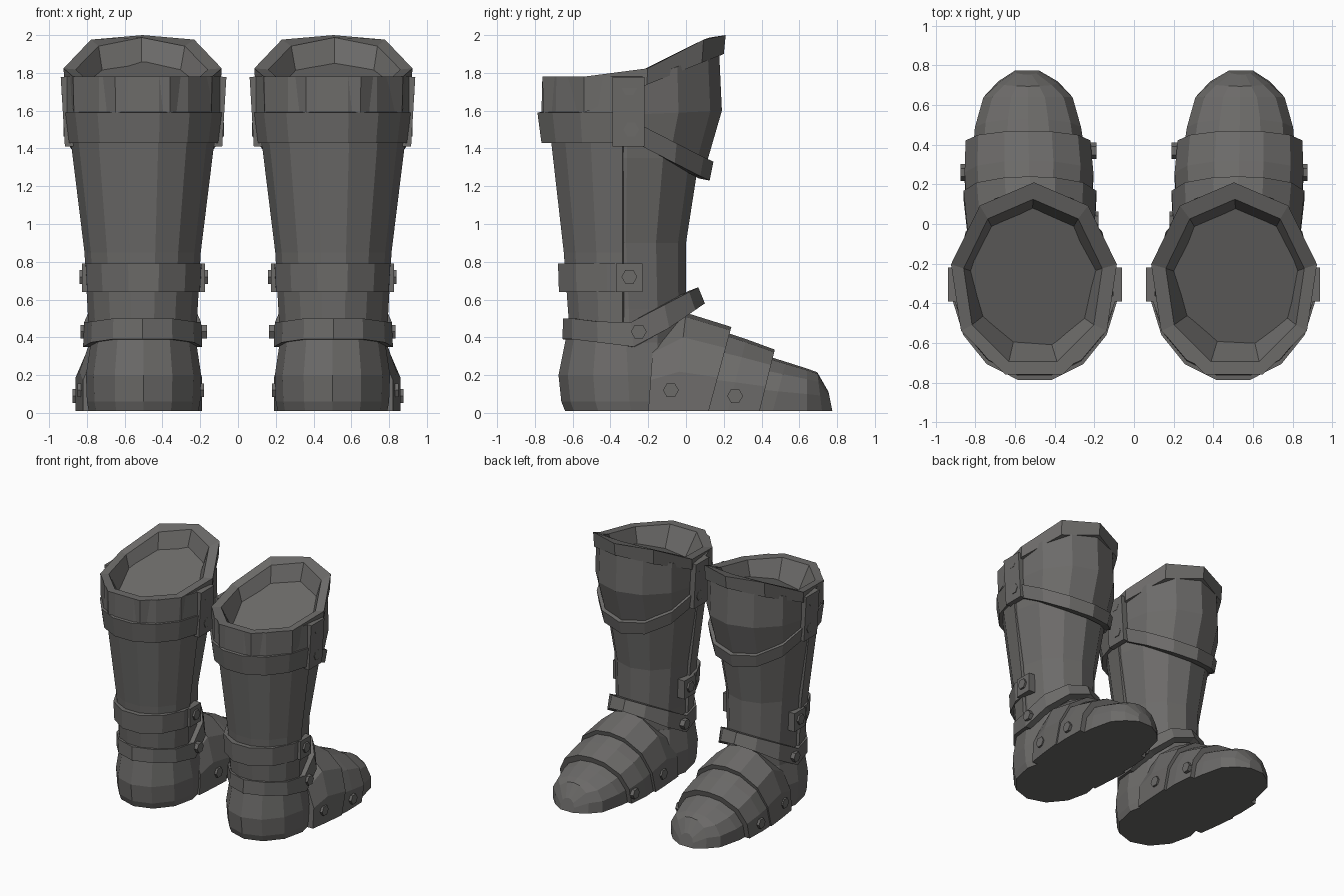
import bpy, bmesh, math
from mathutils import Matrix, Vector

cube = bpy.data.objects.get("Cube")
if cube:
    bpy.data.objects.remove(cube)

iron = bpy.data.materials.new("dark iron")
iron.use_nodes = True
colour = (0.15, 0.146, 0.141, 1)
iron.diffuse_color = colour
iron.node_tree.nodes["Principled BSDF"].inputs["Base Color"].default_value = colour


def height(z, y):
    """Height at y: a plain number or a broken line of (y, z) points."""
    if not isinstance(z, list):
        return z
    if y <= z[0][0]:
        return z[0][1]
    for (y0, z0), (y1, z1) in zip(z, z[1:]):
        if y <= y1:
            return z0 + (z1 - z0) * (y - y0) / (y1 - y0)
    return z[-1][1]


def ring(cx, half, back, front, z, n=12, arc=None, limit=0):
    """Oval ring, or only its front or back arc up to y = limit."""
    cy, ry = (back + front) / 2, (front - back) / 2
    if arc is None:
        angles = [math.pi / 2 + math.tau * i / n for i in range(n)]
    else:
        a = math.asin((limit - cy) / ry)
        start, end = (a, math.pi - a) if arc == "front" else (math.pi - a, math.tau + a)
        angles = [start + (end - start) * i / (n - 1) for i in range(n)]
    points = []
    for a in angles:
        y = cy + ry * math.sin(a)
        points.append(Vector((cx + half * math.cos(a), y, height(z, y))))
    return points


def finish(name, bm, thickness=0):
    """Store the mesh and mirror it to make the pair."""
    mesh = bpy.data.meshes.new(name)
    bm.to_mesh(mesh)
    bm.free()
    mesh.materials.append(iron)
    obj = bpy.data.objects.new(name, mesh)
    bpy.context.collection.objects.link(obj)
    if thickness:
        solid = obj.modifiers.new("thickness", 'SOLIDIFY')
        solid.thickness = thickness
        solid.offset = -1
    mirror = obj.modifiers.new("pair", 'MIRROR')
    mirror.use_mirror_merge = False
    return obj


def loft(name, rings, closed=True, caps=True, thickness=0):
    bm = bmesh.new()
    loops = [[bm.verts.new(p) for p in r] for r in rings]
    n = len(loops[0])
    for a, b in zip(loops, loops[1:]):
        for i in range(n if closed else n - 1):
            j = (i + 1) % n
            bm.faces.new((a[i], a[j], b[j], b[i]))
    if caps:
        bm.faces.new(loops[0][::-1])
        bm.faces.new(loops[-1])
        bmesh.ops.recalc_face_normals(bm, faces=bm.faces)
    return finish(name, bm, thickness)


def arc_shell(name, arc, limit, rows, n=8, thickness=0.04):
    rings = [ring(*row, n=n, arc=arc, limit=limit) for row in rows]
    return loft(name, rings, closed=False, caps=False, thickness=thickness)


# Leg shaft
loft("shaft", [ring(0.505, *r) for r in (
    (0.27, -0.61, 0.0, 0.2), (0.275, -0.605, 0.0, 0.55), (0.295, -0.635, 0.0, 0.9),
    (0.365, -0.695, 0.07, 1.35), (0.375, -0.70, 0.08, 1.54))])

# Calf plate over the rear of the shaft
arc_shell("calf_plate", "back", -0.335, [(0.505, *r) for r in (
    (0.287, -0.625, 0.01, 0.45), (0.308, -0.655, 0.01, 0.85),
    (0.382, -0.725, 0.08, 1.45))], thickness=0.025)

# Cuff with sloping rim, hollow inside
top = [(-0.36, 1.78), (-0.2, 1.825), (0.11, 1.985), (0.21, 2.0)]
loft("cuff", [ring(*r, n=9) for r in (
    (0.505, 0.42, -0.785, 0.2, [(-0.4, 1.59), (-0.25, 1.72), (0.2, 1.9)]),
    (0.505, 0.425, -0.79, 0.21, top),
    (0.51, 0.355, -0.72, 0.125, top),
    (0.515, 0.26, -0.59, -0.02, 1.57))])

# Upper rear bands
arc_shell("upper_band", "back", -0.37, [
    (0.5, 0.418, -0.775, 0.2, 1.59), (0.5, 0.418, -0.77, 0.2, 1.78)])
arc_shell("lower_band", "back", -0.37, [
    (0.5, 0.405, -0.775, 0.18, 1.43), (0.5, 0.425, -0.797, 0.2, 1.59)])

# Bulging knee plate and the strap along its lower edge
arc_shell("knee_plate", "front", -0.27, [(0.505, *r) for r in (
    (0.385, -0.72, 0.10, [(-0.25, 1.45), (0.1, 1.29)]),
    (0.40, -0.74, 0.19, [(-0.25, 1.58), (0.19, 1.6)]),
    (0.405, -0.76, 0.175, [(-0.25, 1.75), (0.17, 1.92)]))], n=7)
arc_shell("knee_strap", "front", -0.25, [(0.505, *r) for r in (
    (0.395, -0.72, 0.125, [(-0.25, 1.42), (0.12, 1.23)]),
    (0.41, -0.73, 0.145, [(-0.25, 1.53), (0.14, 1.33)]))], n=7, thickness=0.06)

# Ankle straps
arc_shell("ankle_strap", "back", -0.23, [(0.5, *r) for r in (
    (0.31, -0.685, 0.05, 0.64), (0.318, -0.69, 0.05, 0.79))])
loft("instep_strap", [ring(0.505, *r) for r in (
    (0.315, -0.655, 0.1, [(-0.6, 0.39), (-0.24, 0.345), (0.1, 0.58)]),
    (0.31, -0.65, 0.065, [(-0.6, 0.5), (-0.32, 0.465), (0.065, 0.665)]))],
    caps=False, thickness=0.06)

# Heel
loft("heel", [ring(0.5, *r) for r in (
    (0.29, -0.64, 0.06, 0.01), (0.30, -0.66, 0.06, 0.06),
    (0.305, -0.675, 0.06, 0.2), (0.275, -0.635, 0.0, 0.4))])

# Foot plates: arched sections along y, leaning forward at the top
side = [(1, 0), (1, 0.4), (0.8, 0.75), (0.38, 0.96)]
arch = side + [(0, 1)] + [(-x, z) for x, z in reversed(side)]


def foot(name, sections):
    loft(name, [[Vector((cx + half * x, low + (high - low) * z, 0.01 + (tall - 0.01) * z))
                 for x, z in arch] for cx, half, low, high, tall in sections])


foot("instep_plate", [(0.515, 0.305, -0.2, -0.17, 0.42), (0.52, 0.32, -0.06, 0.0, 0.53),
                      (0.525, 0.335, 0.12, 0.24, 0.455)])
foot("middle_plate", [(0.53, 0.315, 0.05, 0.17, 0.44), (0.53, 0.325, 0.22, 0.32, 0.39),
                      (0.535, 0.315, 0.39, 0.47, 0.335)])
foot("toe_cap", [(0.53, 0.285, 0.3, 0.4, 0.31), (0.535, 0.268, 0.46, 0.53, 0.27),
                 (0.535, 0.225, 0.64, 0.64, 0.235), (0.535, 0.15, 0.72, 0.695, 0.215),
                 (0.54, 0.06, 0.775, 0.755, 0.11)])

# Hinge plates on both sides of the cuff
bm = bmesh.new()
for sign in (-1, 1):
    place = (Matrix.Translation((0.5 + sign * 0.405, -0.305, 1.595))
             @ Matrix.Rotation(sign * 0.06, 4, 'Y') @ Matrix.Diagonal((0.045, 0.17, 0.37, 1)))
    bmesh.ops.create_cube(bm, size=1, matrix=place)
finish("hinge_plates", bm)

# Ends of the ankle strap
bm = bmesh.new()
for sign in (-1, 1):
    place = (Matrix.Translation((0.5 + sign * 0.3, -0.3, 0.715))
             @ Matrix.Diagonal((0.05, 0.14, 0.15, 1)))
    bmesh.ops.create_cube(bm, size=1, matrix=place)
finish("strap_ends", bm)

# Six-sided rivets: x, y, z
bm = bmesh.new()
spots = [(0.5 + s * d, y, z) for s in (-1, 1) for d, y, z in (
    (0.415, -0.3, 1.72), (0.405, -0.29, 1.5), (0.32, -0.3, 0.72), (0.315, -0.25, 0.43))]
spots += [(0.83, -0.08, 0.12), (0.855, 0.26, 0.09), (0.2, 0.02, 0.12), (0.21, 0.37, 0.09)]
for spot in spots:
    place = Matrix.Translation(spot) @ Matrix.Rotation(math.pi / 2, 4, 'Y')
    bmesh.ops.create_cone(bm, cap_ends=True, segments=6, radius1=0.042, radius2=0.042,
                          depth=0.04, matrix=place)
finish("rivets", bm)
